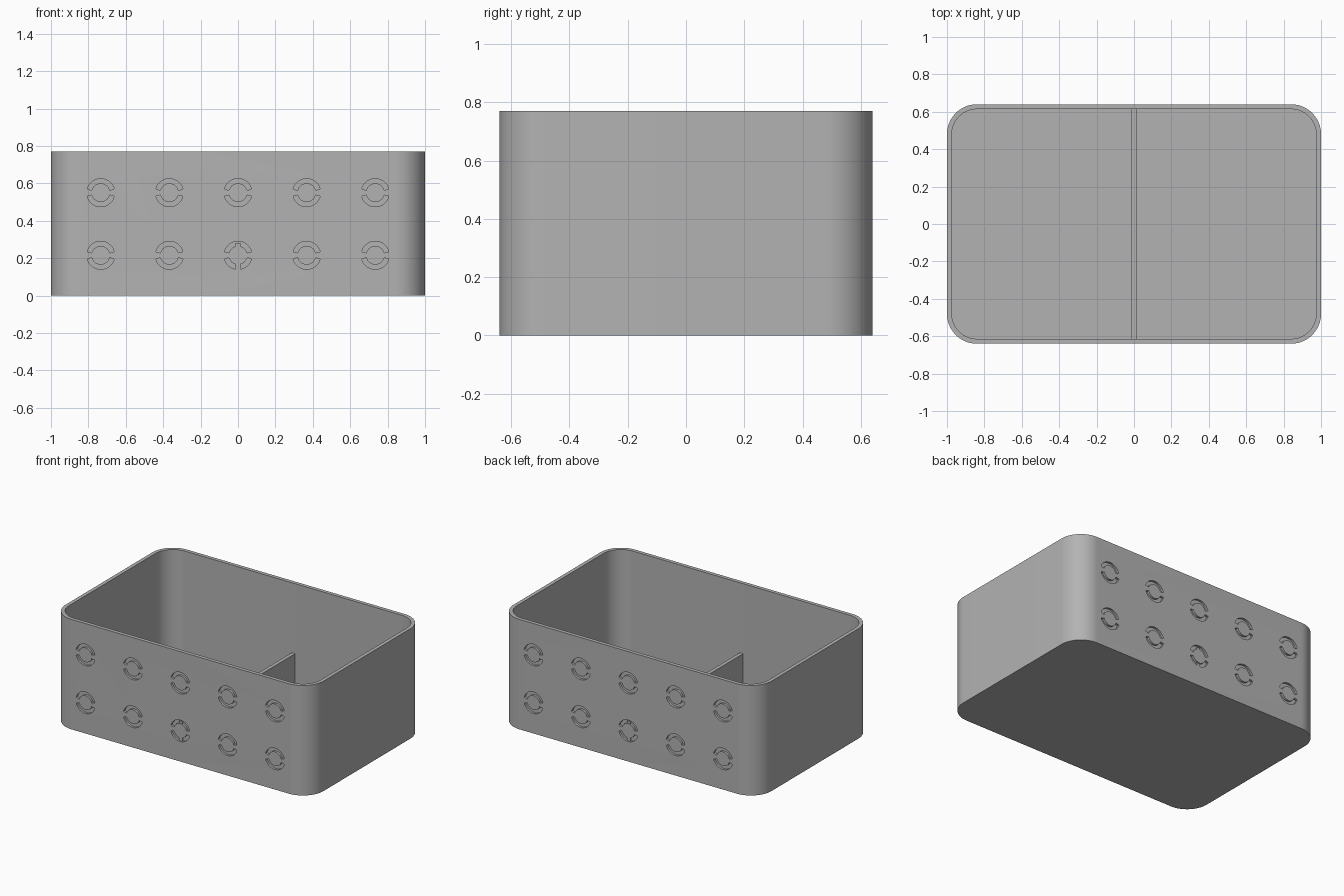
import bpy
import bmesh
from math import cos, sin, pi, radians

cube = bpy.data.objects.get("Cube")
if cube:
    bpy.data.objects.remove(cube, do_unlink=True)

HALF_X, HALF_Y, HEIGHT = 1.0, 0.64, 0.77
RADIUS, WALL, FLOOR = 0.16, 0.026, 0.026
GROOVE = 0.015

grey = bpy.data.materials.new("plain grey")
grey.use_nodes = True
colour = (0.45, 0.45, 0.45, 1)
grey.diffuse_color = colour
grey.node_tree.nodes["Principled BSDF"].inputs["Base Color"].default_value = colour


def make_object(name, bm):
    bmesh.ops.recalc_face_normals(bm, faces=bm.faces)
    mesh = bpy.data.meshes.new(name)
    bm.to_mesh(mesh)
    bm.free()
    mesh.materials.append(grey)
    obj = bpy.data.objects.new(name, mesh)
    bpy.context.collection.objects.link(obj)
    return obj


def rounded_ring(bm, inset, z, segments=24):
    """Loop of vertices around a rounded rectangle."""
    r = RADIUS - inset
    verts = []
    for corner, (sx, sy) in enumerate([(1, 1), (-1, 1), (-1, -1), (1, -1)]):
        cx, cy = sx * (HALF_X - RADIUS), sy * (HALF_Y - RADIUS)
        for i in range(segments + 1):
            a = (corner + i / segments) * pi / 2
            verts.append(bm.verts.new((cx + r * cos(a), cy + r * sin(a), z)))
    return verts


def bridge(bm, a, b):
    for i in range(len(a)):
        j = (i + 1) % len(a)
        bm.faces.new((a[i], a[j], b[j], b[i]))


# Open box: outer wall, rim, inner wall and floor
bm = bmesh.new()
rings = [rounded_ring(bm, 0, 0), rounded_ring(bm, 0, HEIGHT),
         rounded_ring(bm, WALL, HEIGHT), rounded_ring(bm, WALL, FLOOR)]
for lower, upper in zip(rings, rings[1:]):
    bridge(bm, lower, upper)
bm.faces.new(rings[0])
bm.faces.new(rings[-1])
box = make_object("box_shell", bm)


def arc_block(bm, x, z, side, start, end, inner=0.05, outer=0.075, steps=14):
    """Curved block that sinks one arc into the front or back wall."""
    angles = [radians(start + (end - start) * i / steps) for i in range(steps + 1)]
    points = [(outer * cos(a), outer * sin(a)) for a in angles]
    points += [(inner * cos(a), inner * sin(a)) for a in reversed(angles)]
    layers = [[bm.verts.new((x + px, side * y, z + pz)) for px, pz in points]
              for y in (HALF_Y - GROOVE, HALF_Y + 0.05)]
    bridge(bm, *layers)
    for layer in layers:
        bm.faces.new(layer)


# Two rows of split rings sunk into both long walls
bm = bmesh.new()
for side in (-1, 1):
    for column in range(-2, 3):
        for z in (0.215, 0.55):
            for start in (15, 195):
                arc_block(bm, column * 0.367, z, side, start, start + 150)
cutter = make_object("groove_cutter", bm)
cutter.hide_render = True

cut = box.modifiers.new("grooves", 'BOOLEAN')
cut.operation = 'DIFFERENCE'
cut.solver = 'EXACT'
cut.object = cutter
bpy.ops.object.select_all(action='DESELECT')
box.select_set(True)
bpy.context.view_layer.objects.active = box
bpy.ops.object.modifier_apply(modifier=cut.name)
bpy.data.objects.remove(cutter, do_unlink=True)
bpy.ops.object.shade_smooth_by_angle(angle=radians(30))

# Low divider across the middle, let into both long walls
bm = bmesh.new()
bmesh.ops.create_cube(bm, size=1)
top, base = 0.28, 0.01
for v in bm.verts:
    v.co.x *= 0.026
    v.co.y *= 2 * (HALF_Y - 0.006)
    v.co.z = top if v.co.z > 0 else base
make_object("divider", bm)
